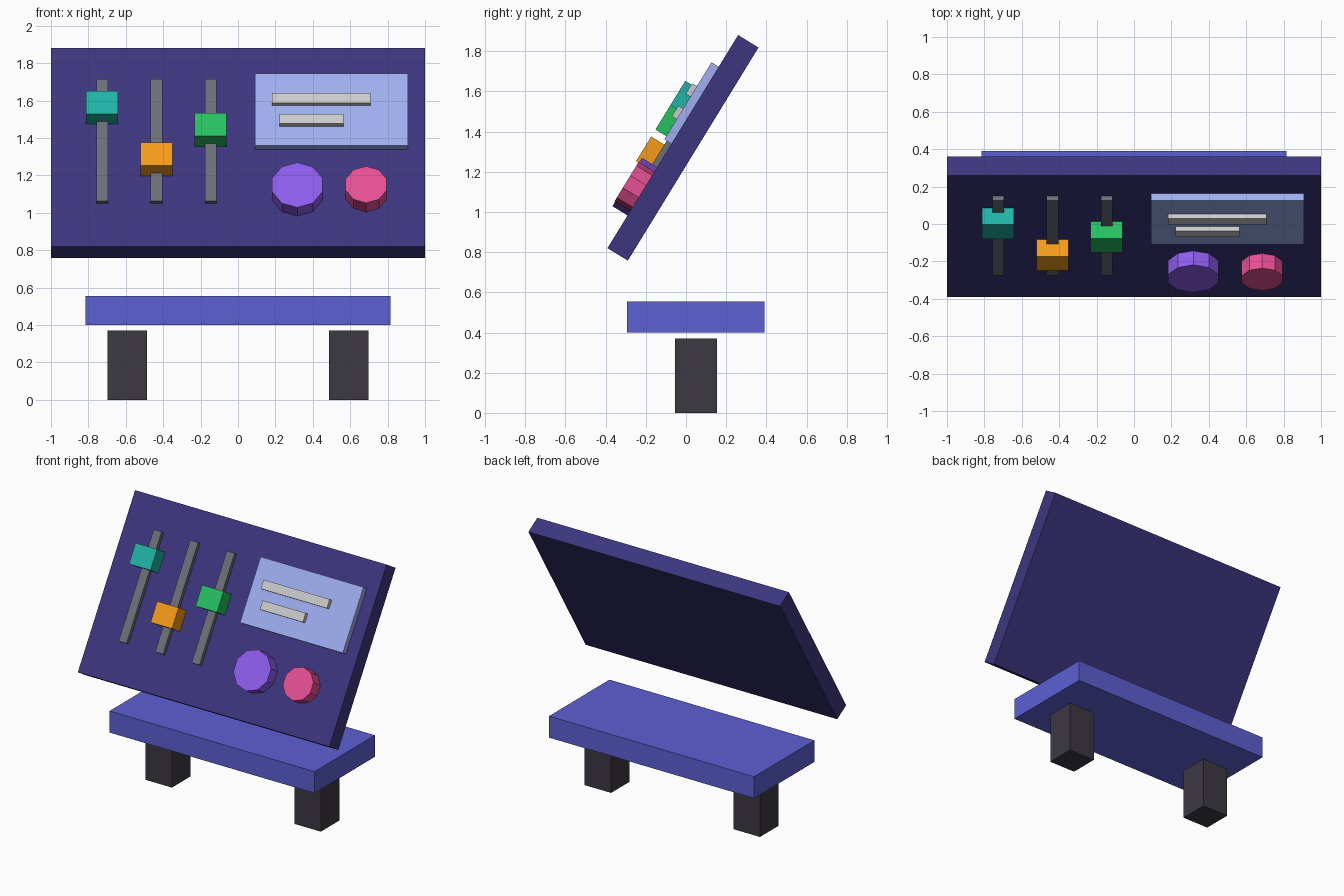
import bpy, math
from mathutils import Matrix

if "Cube" in bpy.data.objects:
    bpy.data.objects.remove(bpy.data.objects["Cube"])

# Tilted frame of the console panel: local x across, y up the panel, z out of its front
TILT = math.radians(90) - 0.55
PANEL = Matrix.Translation((0, -0.015, 1.319)) @ Matrix.Rotation(TILT, 4, 'X')
FACE = 0.0595  # front surface of the panel


def paint(ob, name, color):
    ob.name = ob.data.name = name
    mat = bpy.data.materials.get(str(color)) or bpy.data.materials.new(str(color))
    mat.diffuse_color = (*color, 1)
    mat.use_nodes = True
    mat.node_tree.nodes["Principled BSDF"].inputs["Base Color"].default_value = mat.diffuse_color
    ob.data.materials.append(mat)


def box(name, center, size, color, frame=Matrix()):
    bpy.ops.mesh.primitive_cube_add(size=1)
    ob = bpy.context.object
    ob.data.transform(Matrix.Diagonal((*size, 1)))
    ob.matrix_world = frame @ Matrix.Translation(center)
    paint(ob, name, color)


def panel_box(name, x, v, width, height, base, depth, color):
    box(name, (x, v, base + depth / 2), (width, height, depth), color, PANEL)


def knob(name, x, v, radius, depth, sides, color):
    bpy.ops.mesh.primitive_cylinder_add(vertices=sides, radius=radius, depth=depth)
    ob = bpy.context.object
    ob.matrix_world = PANEL @ Matrix.Translation((x, v, FACE + depth / 2))
    paint(ob, name, color)


INDIGO = (0.045, 0.037, 0.21)
BLUE = (0.11, 0.115, 0.65)
DARK = (0.045, 0.04, 0.055)
TRACK = (0.15, 0.16, 0.19)

# Stand
for side, x in (("left", -0.592), ("right", 0.592)):
    box(side + "_foot", (x, 0.05, 0.185), (0.21, 0.21, 0.37), DARK)
box("base_slab", (0, 0.048, 0.477), (1.63, 0.685, 0.155), BLUE)

# Console panel
box("console_panel", (0, 0, 0), (2, 1.244, 0.119), INDIGO, PANEL)

# Sliders
for i, (v, color) in enumerate(((0.218, (0.015, 0.45, 0.38)),
                                (-0.107, (0.9, 0.33, 0.01)),
                                (0.078, (0.02, 0.53, 0.12)))):
    x = -0.726 + 0.29 * i
    panel_box(f"slider_track_{i + 1}", x, 0.029, 0.063, 0.764, FACE, 0.028, TRACK)
    panel_box(f"slider_handle_{i + 1}", x, v, 0.171, 0.144, FACE, 0.105, color)

# Display with two raised bars
panel_box("display", 0.5, 0.212, 0.818, 0.45, FACE, 0.042, (0.35, 0.43, 0.88))
panel_box("display_bar_upper", 0.445, 0.267, 0.526, 0.062, FACE + 0.042, 0.028, (0.55, 0.54, 0.55))
panel_box("display_bar_lower", 0.394, 0.136, 0.342, 0.062, FACE + 0.042, 0.028, (0.55, 0.54, 0.55))

# Knobs
knob("large_knob", 0.317, -0.29, 0.141, 0.088, 10, (0.27, 0.11, 0.85))
knob("small_knob", 0.685, -0.29, 0.115, 0.092, 10, (0.8, 0.08, 0.3))
